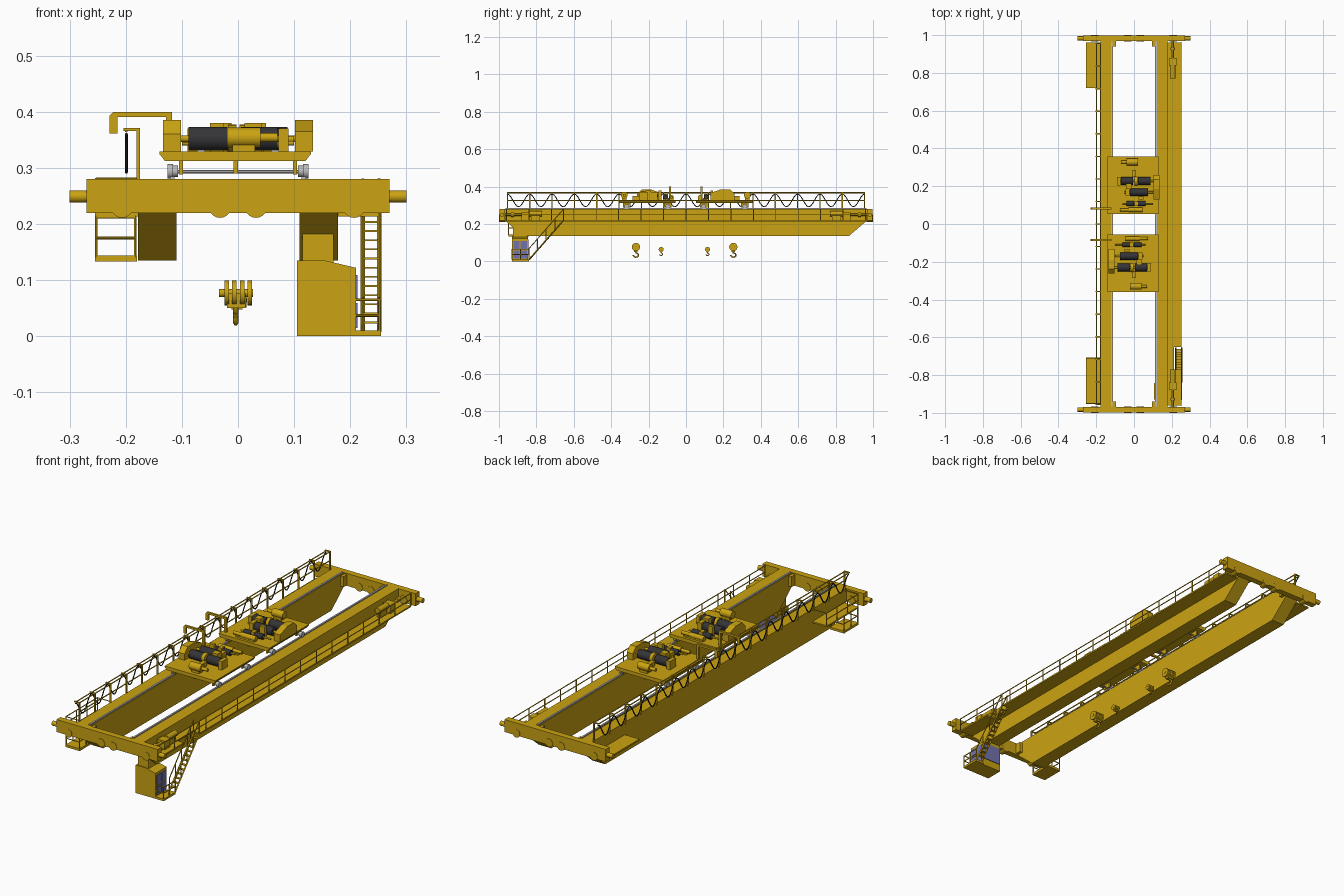
import bpy, bmesh, math
from mathutils import Vector

if "Cube" in bpy.data.objects:
    bpy.data.objects.remove(bpy.data.objects["Cube"])


def material(name, *rgb):
    m = bpy.data.materials.new(name)
    m.use_nodes = True
    m.diffuse_color = (*rgb, 1)
    m.node_tree.nodes["Principled BSDF"].inputs["Base Color"].default_value = (*rgb, 1)
    return m


YELLOW = material("crane yellow", .6, .37, .006)
DARK = material("motor dark grey", .035, .035, .04)
STEEL = material("rail steel", .5, .5, .52)
GLASS = material("window blue", .17, .17, .42)
BLACK = material("cable black", .01, .01, .01)


class Part:
    """Collects simple solids into one object."""

    def __init__(self, name, mat=YELLOW):
        self.name, self.mat, self.bm = name, mat, bmesh.new()

    def box(self, x0, x1, y0, y1, z0, z1):
        return self.prism([(x0, y0), (x1, y0), (x1, y1), (x0, y1)], "z", z0, z1)

    def prism(self, outline, axis, lo, hi):
        place = {"x": lambda a, b, t: (t, a, b), "y": lambda a, b, t: (a, t, b),
                 "z": lambda a, b, t: (a, b, t)}[axis]
        rings = [[self.bm.verts.new(place(a, b, t)) for a, b in outline] for t in (lo, hi)]
        self.bm.faces.new(rings[0])
        self.bm.faces.new(rings[1][::-1])
        for i in range(len(outline)):
            j = (i + 1) % len(outline)
            self.bm.faces.new([rings[0][j], rings[0][i], rings[1][i], rings[1][j]])
        return self

    def rod(self, a, b, r, sides=6):
        a, b = Vector(a), Vector(b)
        rot = (b - a).to_track_quat("Z", "Y").to_matrix().to_4x4()
        rot.translation = (a + b) / 2
        made = bmesh.ops.create_cone(self.bm, cap_ends=True, segments=sides, radius1=r, radius2=r,
                                     depth=(b - a).length, matrix=rot)
        if sides > 8:
            for f in {f for v in made["verts"] for f in v.link_faces}:
                f.smooth = True
        return self

    def path(self, points, r):
        for a, b in zip(points, points[1:]):
            self.rod(a, b, r)
        return self

    def done(self):
        bmesh.ops.recalc_face_normals(self.bm, faces=self.bm.faces)
        for e in self.bm.edges:
            e.smooth = len(e.link_faces) == 2 and e.calc_face_angle() < .7
        mesh = bpy.data.meshes.new(self.name)
        self.bm.to_mesh(mesh)
        self.bm.free()
        mesh.materials.append(self.mat)
        bpy.context.collection.objects.link(bpy.data.objects.new(self.name, mesh))


def tube(name, points, r, mat):
    curve = bpy.data.curves.new(name, "CURVE")
    curve.dimensions, curve.bevel_depth, curve.bevel_resolution = "3D", r, 1
    curve.use_fill_caps = True
    line = curve.splines.new("POLY")
    line.points.add(len(points) - 1)
    for p, co in zip(line.points, points):
        p.co = (*co, 1)
    curve.materials.append(mat)
    bpy.context.collection.objects.link(bpy.data.objects.new(name, curve))


def railing(part, x, y0, y1, z, h, bays):
    for k in (.5, 1):
        part.rod((x, y0, z + h * k), (x, y1, z + h * k), .0025)
    for i in range(bays + 1):
        y = y0 + (y1 - y0) * i / bays
        part.rod((x, y, z), (x, y, z + h), .0025)


# Main girders with tapered ends, and the trolley rails on them
side = [(-.97, .28), (-.97, .22), (-.87, .135), (.87, .135), (.97, .22), (.97, .28)]
for name, s in (("left", 1), ("right", -1)):
    Part(name + "_girder").prism(side, "x", s * .11, s * .178).done()
    Part(name + "_trolley_rail", STEEL).box(s * .113, s * .121, -.965, .965, .279, .285).done()

# End trucks with buffers and travel wheels
for name, s in (("front", -1), ("back", 1)):
    truck = Part(name + "_end_truck").box(-.27, .27, s * .968, s * .998, .22, .28)
    for m in (-1, 1):
        truck.rod((m * .265, s * .983, .249), (m * .3, s * .983, .249), .011, 12)
        truck.box(m * .11, m * .095, s * .94, s * .97, .225, .275)
    truck.done()
    wheels = Part(name + "_travel_wheels")
    for x in (-.207, -.032, .032, .207):
        wheels.rod((x, s * .966, .231), (x, s, .231), .02, 20)
    wheels.done()

# Service walkway with stair opening and handrail
walk = Part("walkway").box(.178, .25, -.96, -.77, .213, .22).box(.178, .25, -.65, .96, .213, .22)
walk.box(.178, .213, -.77, -.65, .213, .22).done()
rail = Part("walkway_handrail")
railing(rail, .25, -.96, .96, .22, .059, 16)
rail.done()

# Travel drives on the walkway
for name, s in (("front", -1), ("back", 1)):
    drive = Part(name + "_travel_drive").box(.185, .225, s * .84, s * .88, .22, .262)
    drive.rod((.205, s * .77, .255), (.205, s * .84, .255), .014, 16)
    drive.rod((.205, s * .88, .25), (.205, s * .97, .25), .006, 10)
    drive.rod((.205, s * .92, .25), (.205, s * .935, .25), .012, 12)
    drive.box(.195, .215, s * .78, s * .83, .22, .245).done()

# Side platforms on the other girder
for name, y0, y1 in (("front", -.95, -.71), ("back", .72, .96)):
    Part(name + "_side_platform").box(-.255, -.178, y0, y1, .213, .22).done()
rail = Part("side_platform_handrail")
railing(rail, -.253, -.95, -.71, .22, .06, 3)
for y in (-.95, -.71):
    rail.rod((-.253, y, .28), (-.18, y, .28), .0025)
rail.done()
basket = Part("maintenance_basket").box(-.255, -.18, -.95, -.84, .133, .144)
for x in (-.253, -.183):
    railing(basket, x, -.948, -.842, .14, .075, 2)
for y in (-.948, -.842):
    for z in (.175, .212):
        basket.rod((-.253, y, z), (-.183, y, z), .0025)
basket.done()

# Festoon posts, track and looping cable
posts = Part("festoon_posts")
bays = 16
for i in range(bays + 1):
    y = -.955 + 1.91 * i / bays
    posts.box(-.181, -.175, y - .003, y + .003, .27, .37).box(-.204, -.175, y - .003, y + .003, .366, .371)
for x, z in ((-.178, .325), (-.178, .368), (-.199, .366)):
    posts.rod((x, -.955, z), (x, .955, z), .0028)
posts.done()
steps = bays * 12
tube("festoon_cable", [(-.199, -.955 + 1.91 * i / steps, .326 + .034 * math.cos(math.tau * i / 12))
                       for i in range(steps + 1)], .0028, BLACK)

# Operator cabin, its windows, landing and stairs
roof = [(.105, 0), (.21, 0), (.21, .122), (.155, .135), (.105, .135)]
Part("cabin").prism(roof, "y", -.93, -.845).done()
Part("cabin_hanger").box(.115, .17, -.925, -.85, .13, .22).done()
panes = Part("cabin_windows", GLASS).box(.108, .207, -.846, -.842, .035, .118)
for y in (-.922, -.884):
    for z in (.015, .065):
        panes.box(.209, .213, y, y + .033, z, z + .044)
panes.done()
landing = Part("cabin_landing").box(.21, .255, -.93, -.84, 0, .01)
railing(landing, .253, -.93, -.84, .01, .055, 2)
for z in (.037, .065):
    landing.rod((.21, -.928, z), (.253, -.928, z), .0025)
landing.done()
stairs = Part("stairs")
low, high = Vector((0, -.84, .008)), Vector((0, -.655, .22))
for x in (.222, .252):
    at, up = Vector((x, 0, 0)), Vector((0, 0, .06))
    stairs.rod(low + at, high + at, .004, 4)
    stairs.rod(low + at + up, high + at + up, .0025)
    for k in range(5):
        foot = at + low.lerp(high, k / 4)
        stairs.rod(foot, foot + up, .0025)
for k in range(1, 13):
    p = low.lerp(high, k / 13)
    stairs.box(.222, .252, p.y - .007, p.y + .007, p.z - .0015, p.z + .0015)
stairs.done()


# Trolleys: the back one is the front one turned half way round
def trolley(name, yc, s):
    def X(u, v, z):
        return (s * u, yc + s * v, z)

    deck = Part(name + "_trolley_deck")
    deck.prism([(-.13, .312), (.12, .312), (.13, .325), (.13, .329), (-.14, .329), (-.14, .325)],
               "y", yc - .152, yc + .152)
    wheels = Part(name + "_trolley_wheels", STEEL)
    for v in (-.11, .11):
        wheels.rod((-.12, yc + v, .293), (.12, yc + v, .293), .003, 8)
        for m in (-1, 1):
            for x, r in ((.112, .01), (.121, .013)):
                wheels.rod((m * (x - .005), yc + v, .294), (m * (x + .005), yc + v, .294), r, 18)
            deck.box(m * .098, m * .105, yc + v - .02, yc + v + .02, .288, .315)
        deck.box(-.008, 0, yc + v - .01, yc + v + .01, .29, .315)
    wheels.done()
    deck.done()

    motors = Part(name + "_hoist_motors", DARK)
    for u0, u1, v, r in ((-.088, -.02, -.023, .021), (.005, .07, -.023, .021), (-.075, .02, .037, .02),
                         (-.06, -.018, .097, .013), (0, .04, .097, .013)):
        motors.rod(X(u0, v, .331 + r), X(u1, v, .331 + r), r, 20)
    motors.done()

    gear = Part(name + "_hoist_gear")
    for u0, u1, v, r, z in ((-.018, -.003, -.023, .024, .353), (-.105, .09, -.023, .006, .352),
                            (-.1, .05, .037, .006, .351), (-.1, .06, .097, .004, .344),
                            (-.045, .03, .13, .012, .343), (.03, .075, .13, .008, .343),
                            (-.02, .04, -.123, .018, .354), (.04, .07, -.123, .008, .354)):
        gear.rod(X(u0, v, z), X(u1, v, z), r, 16)
    case = [(-.055, .329), (-.055, .36), (-.03, .385), (.02, .385), (.075, .365), (.075, .329)]
    gear.prism([(yc + s * v, z) for v, z in case], "x", s * -.134, s * -.102)
    for u0, u1, v0, v1, z in ((.012, .042, -.01, .02, .38), (-.05, -.025, .06, .075, .38),
                              (.072, .09, -.045, 0, .37), (.025, .045, .02, .055, .37),
                              (-.02, -.002, .085, .11, .36), (-.01, .03, -.135, -.11, .345),
                              (-.04, .06, .12, .14, .336), (-.01, .01, -.08, -.045, .35)):
        gear.box(s * u0, s * u1, yc + s * v0, yc + s * v1, .328, z)
    gear.done()

    # Arm reaching over to the festoon track
    y = yc + s * .122
    Part(name + "_cable_arm").box(-.128, -.118, y - .005, y + .005, .328, .4) \
        .box(-.22, -.118, y - .005, y + .005, .391, .4) \
        .prism([(-.229, .361), (-.215, .361), (-.215, .4), (-.222, .4), (-.229, .393)],
               "y", y - .005, y + .005).done()


trolley("front", -.207, 1)
trolley("back", .205, -1)


# Hook blocks: sheaves on an axle, with a curved hook below
def hook_block(name, y, z, k):
    block = Part(name + "_hook_block")
    block.rod((-.034 * k, y, z), (.027 * k, y, z), .007 * k, 12)
    for x in (-.024, -.011, .004, .017):
        block.rod((x * k, y, z), ((x + .008) * k, y, z), .022 * k, 20)
    block.box(-.02 * k, .013 * k, y - .01 * k, y + .01 * k, z - .027 * k, z)
    block.done()
    arc = [(-.004, y + .014 * k * math.cos(a), z - .043 * k + .011 * k * math.sin(a))
           for a in (math.radians(90 - 27 * i) for i in range(11))]
    tube(name + "_hook", [(-.004, y, z - .02 * k)] + arc, .0045 * k, YELLOW)


for name, y, z, k in (("front_main", -.268, .077, 1), ("front_small", -.133, .064, .6),
                      ("back_small", .115, .064, .6), ("back_main", .253, .077, 1)):
    hook_block(name, y, z, k)
